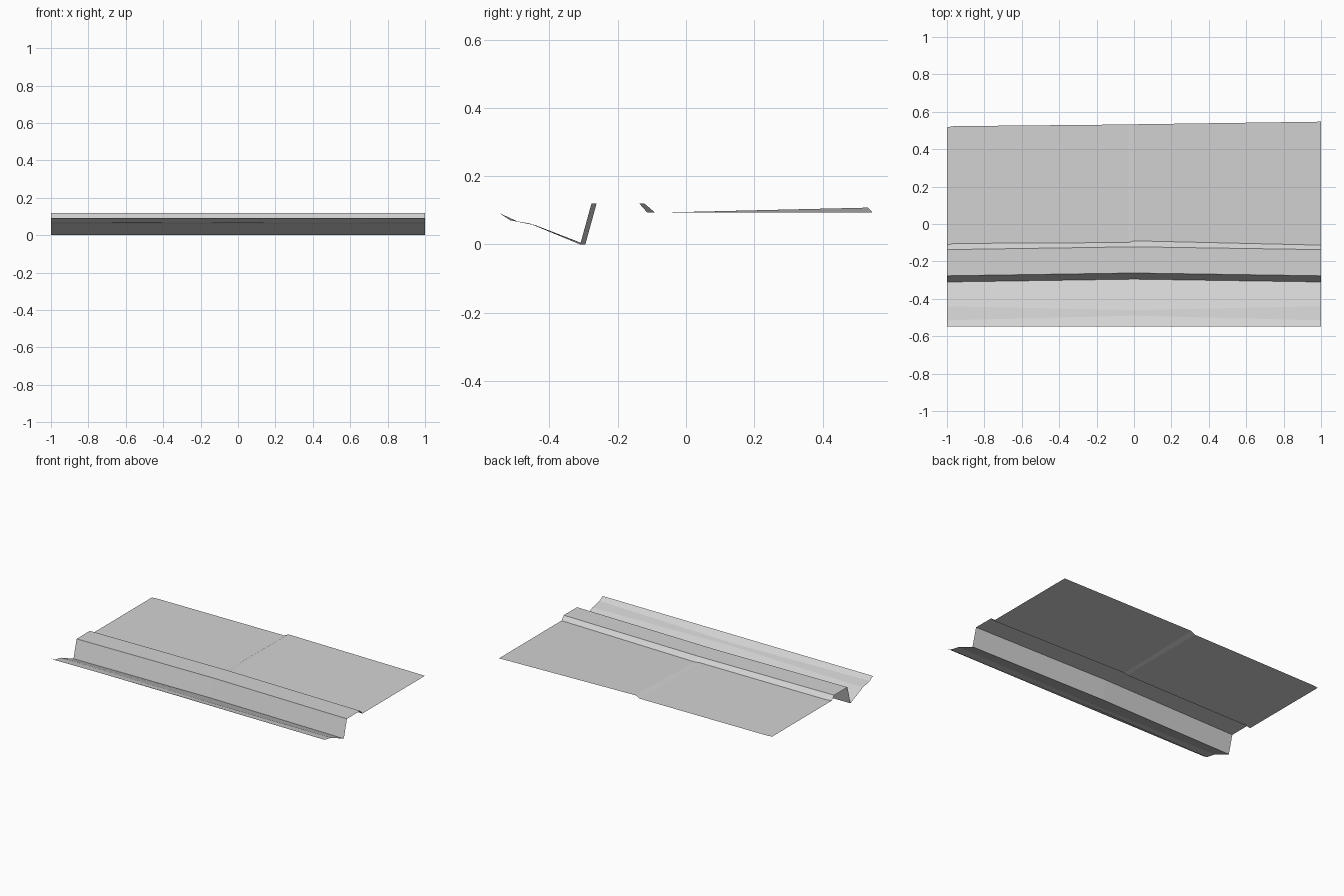
import bpy
import bmesh

cube = bpy.data.objects.get("Cube")
if cube:
    bpy.data.objects.remove(cube, do_unlink=True)

grey = bpy.data.materials.new("light grey")
grey.use_nodes = True
grey.diffuse_color = (0.65, 0.65, 0.65, 1)
grey.node_tree.nodes["Principled BSDF"].inputs["Base Color"].default_value = grey.diffuse_color


def bent(end_y, mid_y, end_z, mid_z=None):
    """Edge running along x, bent once at the middle."""
    mid_z = end_z if mid_z is None else mid_z
    return [(-1, end_y, end_z), (0, mid_y, mid_z), (1, end_y, end_z)]


def sample(edge, x):
    """Point on an edge at a given x."""
    for a, b in zip(edge, edge[1:]):
        if a[0] <= x <= b[0]:
            t = (x - a[0]) / (b[0] - a[0])
            return [p + (q - p) * t for p, q in zip(a, b)]


def sheet(name, edges):
    """Thin sheet lofted through edges listed from front to back."""
    xs = sorted({p[0] for edge in edges for p in edge})
    bm = bmesh.new()
    rows = [[bm.verts.new(sample(edge, x)) for x in xs] for edge in edges]
    for low, high in zip(rows, rows[1:]):
        for i in range(len(xs) - 1):
            bm.faces.new((low[i], low[i + 1], high[i + 1], high[i]))
    mesh = bpy.data.meshes.new(name)
    bm.to_mesh(mesh)
    bm.free()
    mesh.materials.append(grey)
    obj = bpy.data.objects.new(name, mesh)
    bpy.context.collection.objects.link(obj)
    return obj


# Shared fold lines, front to back
lip_front = bent(-0.547, -0.547, 0.092)
lip_bend = bent(-0.515, -0.49, 0.071, 0.066)
slope_top = bent(-0.44, -0.46, 0.056, 0.062)
gutter = bent(-0.31, -0.295, 0)
riser_top = bent(-0.277, -0.262, 0.12)
ledge_back = bent(-0.137, -0.122, 0.12)

# The deck has narrow kinks at its right end and its middle
deck_front = [(-1, -0.113, 0.093), (-0.965, -0.104, 0.093), (-0.03, -0.099, 0.093),
              (0, -0.09, 0.093), (1, -0.113, 0.093)]
deck_back = [(-1, 0.517, 0.093), (-0.965, 0.523, 0.093), (-0.03, 0.532, 0.093),
             (0, 0.533, 0.108), (1, 0.547, 0.093)]

# Panels
sheet("front_apron", [lip_front, lip_bend, slope_top, gutter])
sheet("riser", [gutter, riser_top])
sheet("ledge", [riser_top, ledge_back])
sheet("step_down", [ledge_back, deck_front])
sheet("rear_deck", [deck_front, deck_back])
